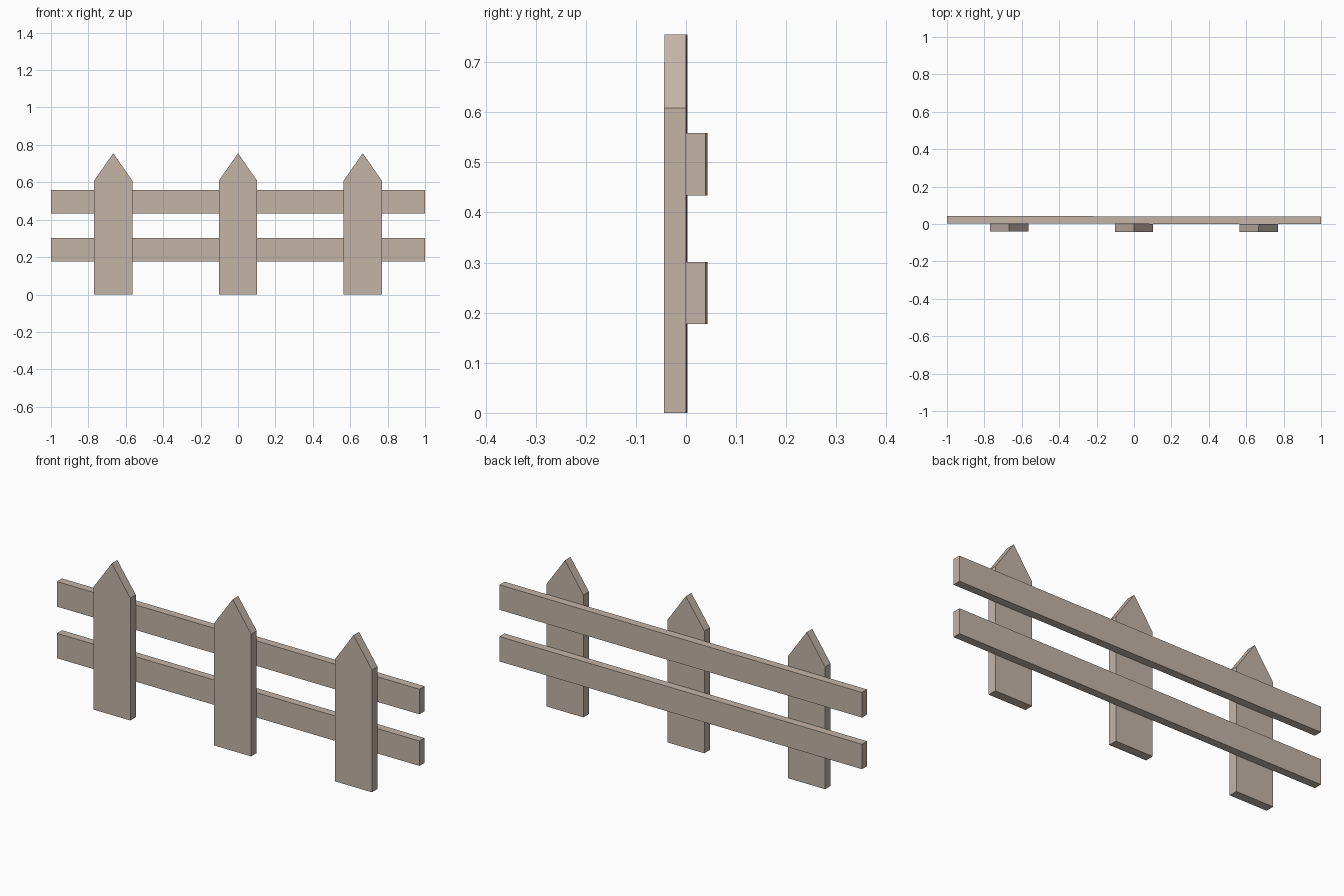
import bpy, bmesh, math

if "Cube" in bpy.data.objects:
    bpy.data.objects.remove(bpy.data.objects["Cube"])

wood = bpy.data.materials.new("weathered_wood")
wood.diffuse_color = (0.55, 0.46, 0.39, 1)
wood.use_nodes = True
wood.node_tree.nodes["Principled BSDF"].inputs["Base Color"].default_value = wood.diffuse_color

YAW = -0.002  # the fence is turned very slightly


def extruded(name, profile, y0, y1):
    """Extrude an x-z outline from y0 to y1."""
    bm = bmesh.new()
    face = bm.faces.new([bm.verts.new((x, y0, z)) for x, z in profile])
    out = bmesh.ops.extrude_face_region(bm, geom=[face])
    verts = [g for g in out["geom"] if isinstance(g, bmesh.types.BMVert)]
    bmesh.ops.translate(bm, verts=verts, vec=(0, y1 - y0, 0))
    bmesh.ops.recalc_face_normals(bm, faces=bm.faces)
    mesh = bpy.data.meshes.new(name)
    bm.to_mesh(mesh)
    bm.free()
    mesh.materials.append(wood)
    obj = bpy.data.objects.new(name, mesh)
    obj.rotation_euler.z = YAW
    bpy.context.collection.objects.link(obj)


# Pointed pickets
for name, x in (("left_picket", -0.667), ("middle_picket", 0), ("right_picket", 0.667)):
    w = 0.102
    extruded(name, [(x - w, 0), (x + w, 0), (x + w, 0.609), (x, 0.755), (x - w, 0.609)],
             -0.042, 0.0015)

# Horizontal rails behind the pickets
for name, z0, z1 in (("lower_rail", 0.177, 0.301), ("upper_rail", 0.434, 0.559)):
    extruded(name, [(-1, z0), (1, z0), (1, z1), (-1, z1)], 0.0015, 0.041)
